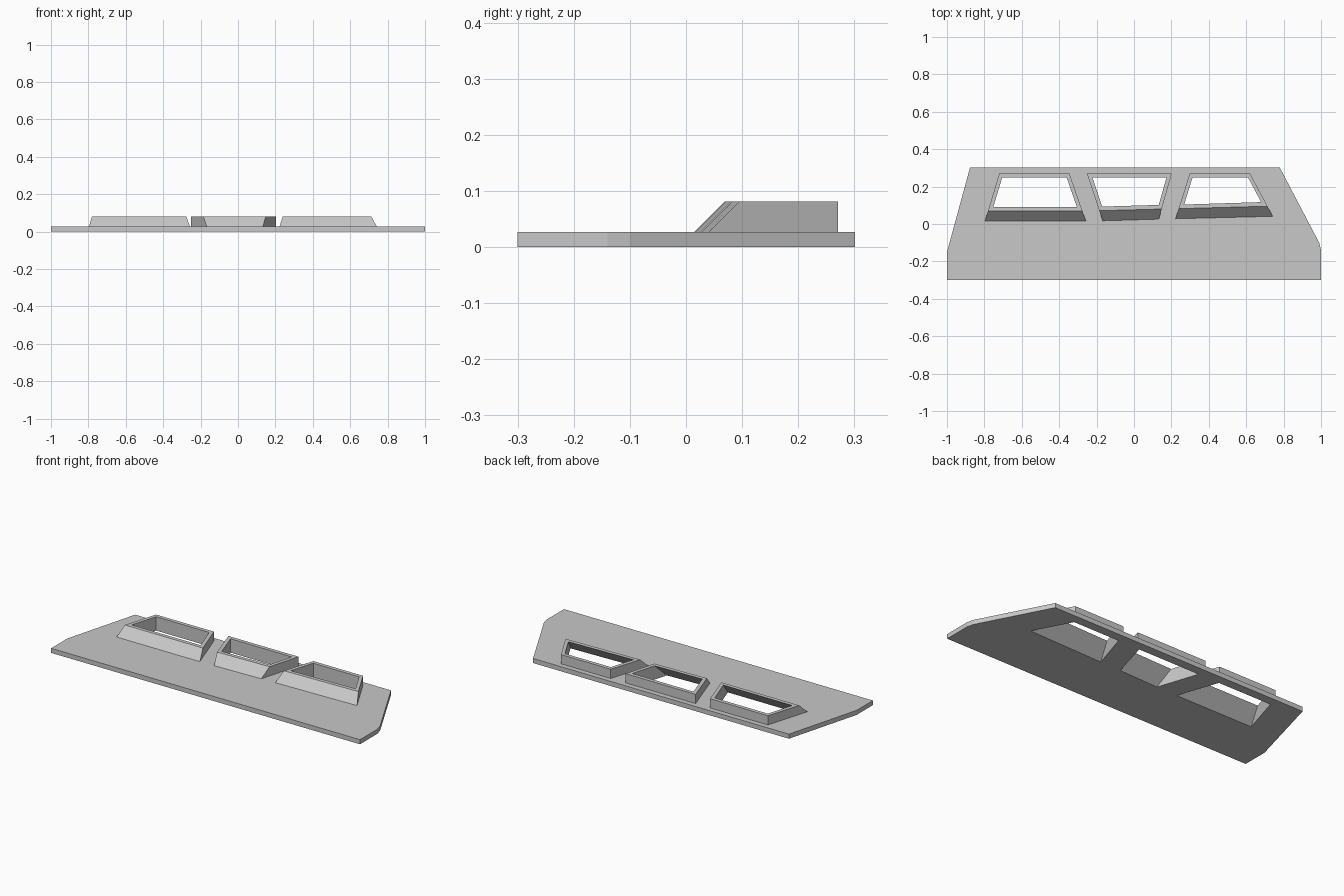
import bpy, bmesh

cube = bpy.data.objects.get("Cube")
if cube:
    bpy.data.objects.remove(cube, do_unlink=True)

PLATE, TOP, BACK, WALL = 0.027, 0.081, 0.271, 0.022

grey = bpy.data.materials.new("mid grey")
grey.use_nodes = True
colour = (0.58, 0.58, 0.58, 1)
grey.diffuse_color = colour
grey.node_tree.nodes["Principled BSDF"].inputs["Base Color"].default_value = colour


def finish(bm, name):
    bmesh.ops.recalc_face_normals(bm, faces=bm.faces)
    mesh = bpy.data.meshes.new(name)
    bm.to_mesh(mesh)
    bm.free()
    mesh.materials.append(grey)
    obj = bpy.data.objects.new(name, mesh)
    bpy.context.collection.objects.link(obj)
    return obj


def bridge(bm, a, b):
    for i in range(len(a)):
        j = (i + 1) % len(a)
        bm.faces.new((a[i], a[j], b[j], b[i]))


def prism(name, low, high):
    bm = bmesh.new()
    a, b = ([bm.verts.new(p) for p in ring] for ring in (low, high))
    bridge(bm, a, b)
    bm.faces.new(a)
    bm.faces.new(b)
    return finish(bm, name)


def section(left, right, z, inset):
    """Horizontal slice of a hood whose front leans back at 45 degrees."""
    ring = []
    for side, (fx, fy, bx) in ((1, left), (-1, right)):
        front, back = fy + z - PLATE + inset, BACK - inset
        pair = [(fx + (bx - fx) * (y - fy) / (BACK - fy) + side * inset, y, z)
                for y in (front, back)]
        ring += pair if side > 0 else pair[::-1]
    return ring


# Base plate with cut corners
outline = [(-1, -0.3), (1, -0.3), (1, -0.14), (0.99, -0.1),
           (0.78, 0.301), (-0.877, 0.301), (-1, -0.15)]
plate = prism("base_plate", [(x, y, 0) for x, y in outline],
              [(x, y, PLATE) for x, y in outline])

# Hood sides: front x, front y, back x
hoods = {
    "right_hood": ((-0.797, 0.015, -0.72), (-0.257, 0.015, -0.346)),
    "middle_hood": ((-0.167, 0.017, -0.252), (0.133, 0.026, 0.202)),
    "left_hood": ((0.222, 0.028, 0.298), (0.742, 0.041, 0.62)),
}
for name, (left, right) in hoods.items():
    # Open tube with a flat rim
    bm = bmesh.new()
    rings = [[bm.verts.new(p) for p in section(left, right, z, inset)]
             for z, inset in ((PLATE, 0), (TOP, 0), (TOP, WALL), (PLATE, WALL))]
    for a, b in zip(rings, rings[1:]):
        bridge(bm, a, b)
    finish(bm, name)

    # Matching opening through the plate
    cutter = prism(name + "_cutter", section(left, right, -0.02, WALL),
                   section(left, right, 0.06, WALL))
    cutter.hide_render = True
    mod = plate.modifiers.new("opening", "BOOLEAN")
    mod.operation, mod.solver, mod.object = "DIFFERENCE", "EXACT", cutter
    bpy.context.view_layer.objects.active = plate
    bpy.ops.object.modifier_apply(modifier=mod.name)
    bpy.data.objects.remove(cutter, do_unlink=True)
